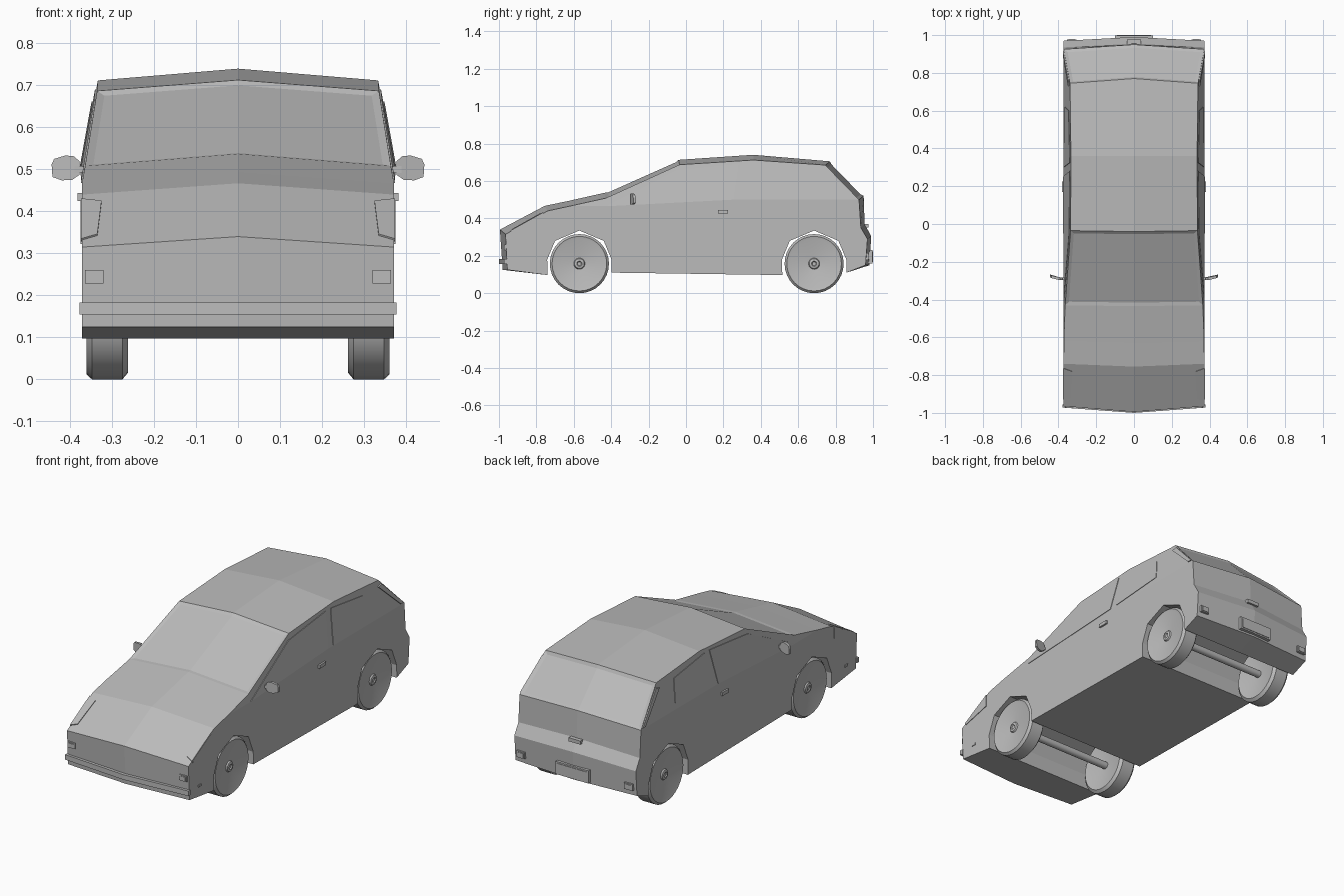
import bpy, bmesh, math
from mathutils import Vector

if "Cube" in bpy.data.objects:
    bpy.data.objects.remove(bpy.data.objects["Cube"])

grey = bpy.data.materials.new("body grey")
grey.diffuse_color = (0.5, 0.5, 0.5, 1)
grey.use_nodes = True
grey.node_tree.nodes["Principled BSDF"].inputs["Base Color"].default_value = grey.diffuse_color


def finish(name, bm):
    bmesh.ops.recalc_face_normals(bm, faces=bm.faces[:])
    me = bpy.data.meshes.new(name)
    bm.to_mesh(me)
    bm.free()
    me.materials.append(grey)
    ob = bpy.data.objects.new(name, me)
    bpy.context.collection.objects.link(ob)
    return ob


def prism(name, pts, vec, mirror=True):
    """Extrude a polygon along vec, optionally mirrored over x = 0."""
    bm = bmesh.new()
    n = len(pts)
    for s in ((1, -1) if mirror else (1,)):
        a = [bm.verts.new((p[0] * s, p[1], p[2])) for p in pts]
        b = [bm.verts.new(((p[0] + vec[0]) * s, p[1] + vec[1], p[2] + vec[2])) for p in pts]
        bm.faces.new(a)
        bm.faces.new(b)
        for i in range(n):
            j = (i + 1) % n
            bm.faces.new((a[i], a[j], b[j], b[i]))
    return finish(name, bm)


def box(name, x0, x1, y0, y1, z0, z1, mirror=True):
    return prism(name, [(x0, y0, z0), (x1, y0, z0), (x1, y0, z1), (x0, y0, z1)],
                 (0, y1 - y0, 0), mirror)


def belt(y):
    return 0.465 + 0.035 * min(1, max(0, (y + 0.42) / 0.67))


def side_x(y, z):
    return 0.372 - 0.18 * max(0, z - belt(y))


def side_plate(name, yz, t=0.003):
    return prism(name, [(side_x(y, z) - 0.004, y, z) for y, z in yz], (0.004 + t, 0, 0))


# Body outline: side y, side z, centre y, centre z
top = [(-.955, .125, -.98, .125), (-.965, .315, -.995, .34), (-.74, .44, -.755, .467),
       (-.62, .466, -.63, .493), (-.43, .508, -.435, .537), (-.035, .687, -.04, .713),
       (.36, .712, .36, .74), (.745, .685, .77, .705), (.925, .5, .95, .52),
       (.935, .35, .955, .37), (.97, .29, .99, .305), (.96, .15, .982, .15)]
arch = [(.173, .11), (.172, .18), (.13, .28), (0, .335), (-.13, .28), (-.172, .18), (-.17, .097)]
FRONT, REAR = -0.57, 0.685
bottom = [(c + y, z, c + y, z) for c in (REAR, FRONT) for y, z in arch]
outline = top + bottom

# Body shell
bm = bmesh.new()
n = len(outline)
mid = [bm.verts.new((0, p[2], p[3])) for p in outline]
screens = []
for s in (1, -1):
    edge = [bm.verts.new((s * side_x(p[0], p[1]), p[0], p[1])) for p in outline]
    for i in range(n):
        j = (i + 1) % n
        f = bm.faces.new((mid[i], mid[j], edge[j], edge[i]))
        if i in (4, 7):
            screens.append((i, f))
    a = bm.verts.new((s * .372, -.42, .465))
    b = bm.verts.new((s * .372, .25, .5))
    bm.faces.new(edge[:4] + [a, b] + edge[8:])
    bm.faces.new(edge[3:9] + [b, a])
bmesh.ops.recalc_face_normals(bm, faces=bm.faces[:])
# Recessed windscreen and rear window
for k in (4, 7):
    bmesh.ops.inset_region(bm, faces=[f for i, f in screens if i == k],
                           thickness=0.018, depth=-0.006, use_even_offset=True)
finish("body", bm)

# Side windows
side_plate("front_door_window", [(-.42, .468), (-.05, .655), (.28, .69), (.252, .502)])
side_plate("rear_side_window", [(.3, .505), (.325, .69), (.6, .657), (.62, .535)])

# Tail lights on the rear pillars
side_plate("tail_light", [(.73, .655), (.76, .662), (.915, .507), (.89, .507)], 0.006)


# Headlights wrapping from bonnet to wing
def bonnet(x, t):
    u = x / 0.372
    lo = Vector((x, -.995 + .03 * u, .34 - .025 * u))
    hi = Vector((x, -.755 + .015 * u, .467 - .027 * u))
    return lo.lerp(hi, t) - Vector((0, -.0015, .003))


prism("headlight_top", [bonnet(.374, .13), bonnet(.335, .2), bonnet(.325, .83), bonnet(.374, .9)],
      (0, -.0035, .007))
side_plate("headlight_side", [(-.93, .322), (-.93, .335), (-.765, .426), (-.765, .362)])

# Front bumper strip
prism("front_bumper", [(-.378, -.955, .155), (-.378, -.972, .155), (0, -1, .155),
                       (.378, -.972, .155), (.378, -.955, .155), (0, -.97, .155)],
      (0, 0, .028), False)

# Small lamps, markers, handles and number plate
box("front_lamp", .32, .365, -.95, -.971, .228, .26)
box("front_lamp_lens", .327, .358, -.95, -.974, .234, .254)
box("side_marker", .37, .376, -.88, -.855, .168, .18)
box("rear_lamp", .305, .355, .95, .976, .178, .214)
box("rear_lamp_lens", .312, .348, .95, .979, .184, .208)
box("door_handle", .365, .382, .17, .225, .425, .444)
box("hatch_handle", -.036, .036, .94, .976, .35, .37, False)
box("number_plate", -.1, .1, .97, .997, .16, .23, False)
box("number_plate_face", -.09, .09, .97, 1.0, .168, .222, False)

# Door mirrors
box("mirror_arm", .36, .39, -.296, -.284, .492, .508)
prism("mirror", [(.378, -.296, .487), (.378, -.296, .52), (.392, -.296, .532), (.412, -.293, .533),
                 (.438, -.286, .525), (.444, -.282, .512), (.442, -.282, .482), (.42, -.29, .474),
                 (.395, -.296, .475)], (0, .014, 0))


# Wheels and axles
def lathe(name, profile, y, z, segs):
    bm = bmesh.new()
    for s in (1, -1):
        rings = [[bm.verts.new((s * x, y + r * math.cos(2 * math.pi * k / segs),
                                z + r * math.sin(2 * math.pi * k / segs))) for k in range(segs)]
                 for x, r in profile]
        for a, b in zip(rings, rings[1:]):
            for k in range(segs):
                j = (k + 1) % segs
                bm.faces.new((a[k], a[j], b[j], b[k]))
        bm.faces.new(rings[0])
        bm.faces.new(rings[-1])
    return finish(name, bm)


tyre = [(.282, .03), (.266, .125), (.262, .142), (.275, .158), (.348, .158), (.361, .146),
        (.357, .13), (.345, .03), (.352, .026), (.355, .014), (.35, .01)]
round_parts = []
for label, y in (("front", FRONT), ("rear", REAR)):
    round_parts.append(lathe(label + "_wheels", tyre, y, .158, 32))
    round_parts.append(lathe(label + "_axle", [(0.0, .02), (.29, .02)], y, .158, 16))

bpy.ops.object.select_all(action='DESELECT')
for ob in round_parts:
    ob.select_set(True)
bpy.context.view_layer.objects.active = round_parts[0]
bpy.ops.object.shade_smooth_by_angle(angle=math.radians(30))
